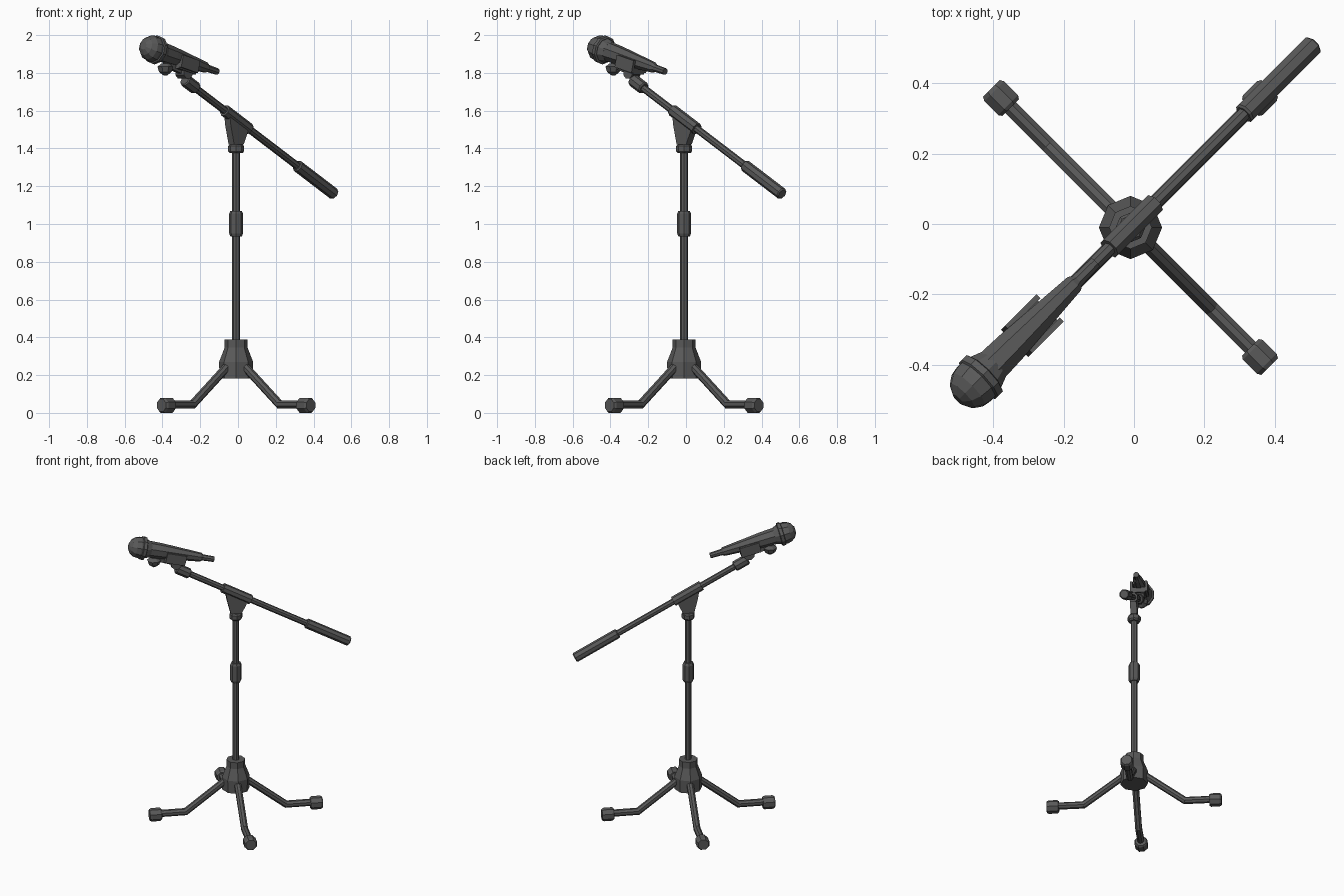
import bpy, bmesh, math
from mathutils import Vector, Matrix

if "Cube" in bpy.data.objects:
    bpy.data.objects.remove(bpy.data.objects["Cube"])

# Working frame: X along the boom, Y sideways; then turned onto the diagonal
FRAME = Matrix.Translation((-0.01, -0.01, 0)) @ Matrix.Rotation(math.radians(45), 4, 'Z')

grey = bpy.data.materials.new("dark_grey")
grey.diffuse_color = (0.1, 0.1, 0.1, 1)
grey.use_nodes = True
grey.node_tree.nodes["Principled BSDF"].inputs["Base Color"].default_value = grey.diffuse_color


def finish(name, bm):
    bmesh.ops.recalc_face_normals(bm, faces=bm.faces)
    bm.transform(FRAME)
    me = bpy.data.meshes.new(name)
    bm.to_mesh(me)
    bm.free()
    me.materials.append(grey)
    ob = bpy.data.objects.new(name, me)
    bpy.context.collection.objects.link(ob)
    return ob


def lathe(name, start, direction, profile, sides=8, phase=0.5):
    """Turn (distance, radius) pairs around an axis."""
    rot = Vector(direction).to_track_quat('Z', 'Y').to_matrix().to_4x4()
    place = Matrix.Translation(start) @ rot
    bm = bmesh.new()
    rings = []
    for d, r in profile:
        ring = []
        for i in range(sides):
            a = 2 * math.pi * (i + phase) / sides
            ring.append(bm.verts.new(place @ Vector((r * math.cos(a), r * math.sin(a), d))))
        rings.append(ring)
    for p, q in zip(rings, rings[1:]):
        for i in range(sides):
            j = (i + 1) % sides
            bm.faces.new((p[i], p[j], q[j], q[i]))
    bm.faces.new(rings[0])
    bm.faces.new(rings[-1])
    return finish(name, bm)


def prism(name, points, half, y=0.0):
    """Side outline (x, z) given a thickness across Y."""
    bm = bmesh.new()
    face = bm.faces.new([bm.verts.new((px, y - half, pz)) for px, pz in points])
    ext = bmesh.ops.extrude_face_region(bm, geom=[face])
    verts = [g for g in ext['geom'] if isinstance(g, bmesh.types.BMVert)]
    bmesh.ops.translate(bm, verts=verts, vec=(0, 2 * half, 0))
    return finish(name, bm)


UP = (0, 0, 1)

# Base hub and upright pole
lathe("base_hub", (0, 0, 0), UP,
      [(0.183, 0.088), (0.27, 0.09), (0.345, 0.061), (0.389, 0.061)], phase=0)
lathe("pole", (0, 0, 0), UP, [(0.3, 0.021), (1.44, 0.021)], phase=0)
lathe("height_sleeve", (0, 0, 0), UP,
      [(0.934, 0.03), (0.95, 0.037), (1.055, 0.037), (1.07, 0.03)], phase=0)
lathe("pole_collar", (0, 0, 0), UP,
      [(1.375, 0.034), (1.385, 0.042), (1.412, 0.042), (1.422, 0.034)], phase=0)

# Four bent legs with rubber feet
for k in range(4):
    a = k * math.pi / 2
    out = Vector((math.cos(a), math.sin(a), 0))
    top = out * 0.06 + Vector((0, 0, 0.25))
    knee = out * 0.325 + Vector((0, 0, 0.045))
    drop = knee - top
    lathe(f"leg_{k + 1}", top, drop, [(0, 0.023), (drop.length + 0.008, 0.023)])
    lathe(f"leg_end_{k + 1}", knee - out * 0.008, out, [(0, 0.023), (0.2, 0.023)])
    lathe(f"foot_{k + 1}", out * 0.482 + Vector((0, 0, 0.04)), out,
          [(0, 0.036), (0.01, 0.0433), (0.066, 0.0433), (0.078, 0.036)])

# Boom, sloping down to the rear
tilt = Vector((1, 0, -0.54)).normalized()
pivot = Vector((0, 0, 1.555))


def boom_at(s):
    return pivot + tilt * (s / tilt.x)


def boom_part(name, s0, s1, r, chamfer=0.0):
    length = (s1 - s0) / tilt.x
    prof = [(0, r - chamfer), (chamfer, r), (length - chamfer, r), (length, r - chamfer)]
    if not chamfer:
        prof = [(0, r), (length, r)]
    lathe(name, boom_at(s0), tilt, prof)


boom_part("boom_rod", -0.36, 0.7, 0.02)
boom_part("boom_clamp", -0.085, 0.095, 0.032)
boom_part("counterweight_grip", 0.455, 0.735, 0.032, 0.006)
boom_part("boom_tip", -0.385, -0.3, 0.034, 0.006)
prism("clamp_bracket", [(-0.035, 1.42), (0.035, 1.42), (0.06, 1.47),
                        (0.08, 1.515), (-0.07, 1.59), (-0.06, 1.52)], 0.021)

# Microphone, head first
axis = Vector((1, 0, -0.25)).normalized()
head = Vector((-0.627, 0, 1.928))
R = 0.071
ball = [(-R * math.cos(t), R * math.sin(t)) for t in (0.3, 0.75, 1.2, 1.57)]
lathe("mic_head", head, axis, ball + [(0.03, 0.069), (0.075, 0.052)], sides=10)
lathe("mic_ring", head, axis, [(0.012, 0.07), (0.016, 0.077), (0.036, 0.077), (0.04, 0.07)], sides=10)
lathe("mic_body", head, axis, [(0.06, 0.054), (0.15, 0.05), (0.41, 0.029), (0.425, 0.02), (0.5, 0.018)])

# Clip cradle, hinge and tightening knob
def along(d, off):
    p = head + axis * d + Vector((axis.z, 0, -axis.x)) * off
    return (p.x, p.z)


prism("clip_cradle", [along(0.18, 0.03), along(0.31, 0.03), along(0.31, 0.062), along(0.18, 0.062)], 0.04)
for side in (-1, 1):
    prism("clip_jaw_" + ("right" if side < 0 else "left"),
          [along(0.18, -0.012), along(0.31, -0.012), along(0.31, 0.055), along(0.18, 0.055)],
          0.008, side * 0.047)
lathe("clip_hinge", (-0.39, -0.032, 1.803), (0, 1, 0), [(0, 0.036), (0.064, 0.036)])
prism("knob_arm", [(-0.54, 1.835), (-0.4, 1.79), (-0.39, 1.825), (-0.53, 1.86)], 0.014)
lathe("knob", (-0.53, 0, 1.785), UP, [(0, 0.008), (0.02, 0.036), (0.048, 0.045), (0.066, 0.02)])
